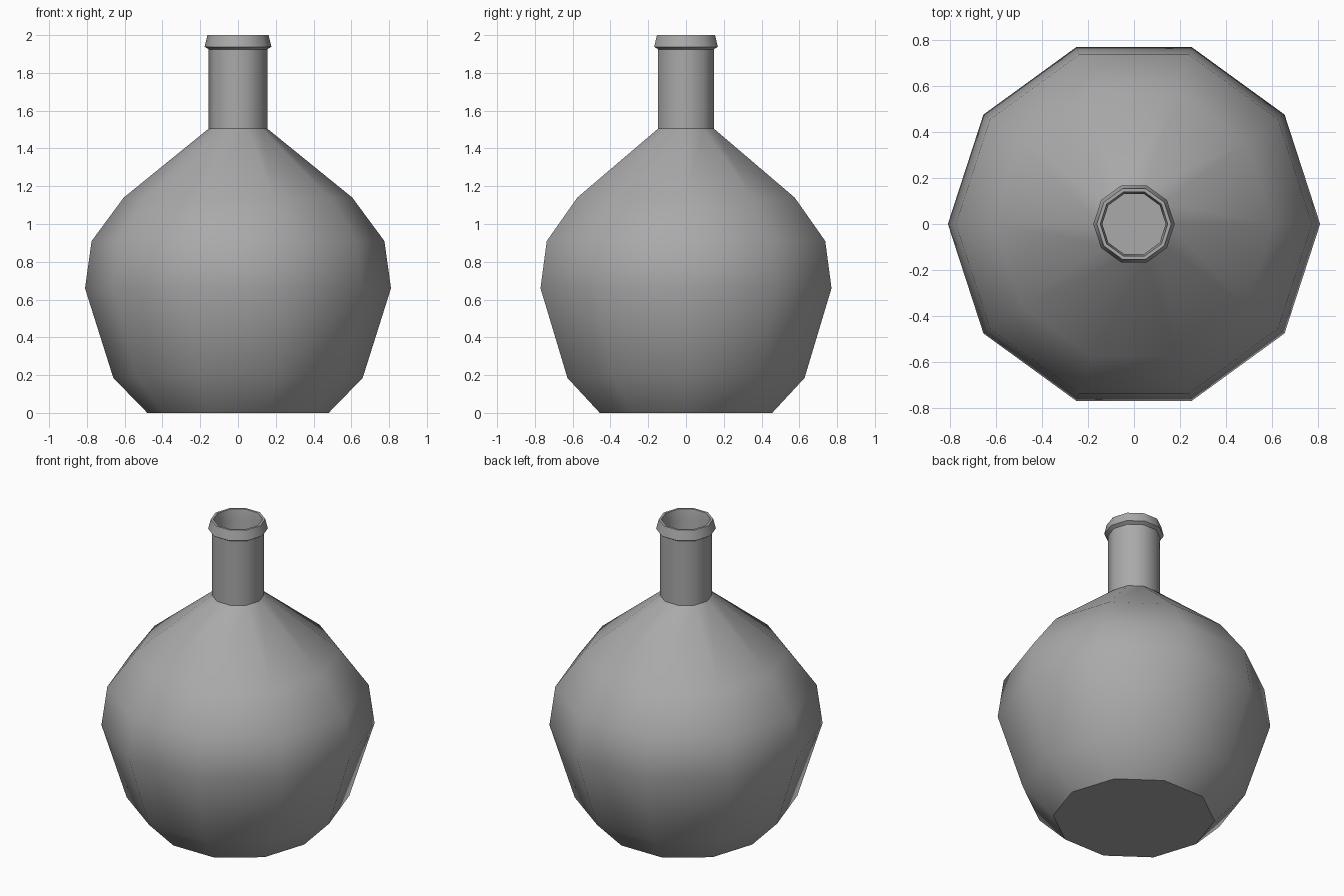
import bpy, bmesh, math

cube = bpy.data.objects.get("Cube")
if cube:
    bpy.data.objects.remove(cube, do_unlink=True)

SIDES = 10

# Single grey material
grey = bpy.data.materials.new("plain_grey")
grey.use_nodes = True
colour = (0.4, 0.4, 0.4, 1)
grey.diffuse_color = colour
grey.node_tree.nodes["Principled BSDF"].inputs["Base Color"].default_value = colour


def lathe(name, profile):
    """Spin a radius/height profile round z and cap both ends."""
    bm = bmesh.new()
    rings = []
    for r, z in profile:
        angles = [math.tau * i / SIDES for i in range(SIDES)]
        rings.append([bm.verts.new((r * math.cos(a), r * math.sin(a), z)) for a in angles])
    for low, high in zip(rings, rings[1:]):
        for i in range(SIDES):
            j = (i + 1) % SIDES
            bm.faces.new((low[i], low[j], high[j], high[i]))
    bm.faces.new(rings[0][::-1])
    bm.faces.new(rings[-1])
    mesh = bpy.data.meshes.new(name)
    bm.to_mesh(mesh)
    bm.free()
    mesh.materials.append(grey)
    obj = bpy.data.objects.new(name, mesh)
    bpy.context.collection.objects.link(obj)
    bpy.ops.object.select_all(action="DESELECT")
    obj.select_set(True)
    bpy.context.view_layer.objects.active = obj
    bpy.ops.object.shade_smooth_by_angle(angle=math.radians(40))
    return obj


# Outer wall: base, round belly, shoulder, neck and lip
outer = [(0.48, 0), (0.66, 0.185), (0.81, 0.66), (0.775, 0.91), (0.605, 1.14),
         (0.155, 1.505), (0.155, 1.925), (0.177, 1.938), (0.162, 2.0)]
# Inner wall: back down the neck to the hollow floor
inner = [(0.147, 2.0), (0.138, 1.94), (0.138, 1.5), (0.59, 1.13), (0.755, 0.905),
         (0.79, 0.66), (0.645, 0.195), (0.47, 0.02)]
lathe("bottle", outer + inner)
